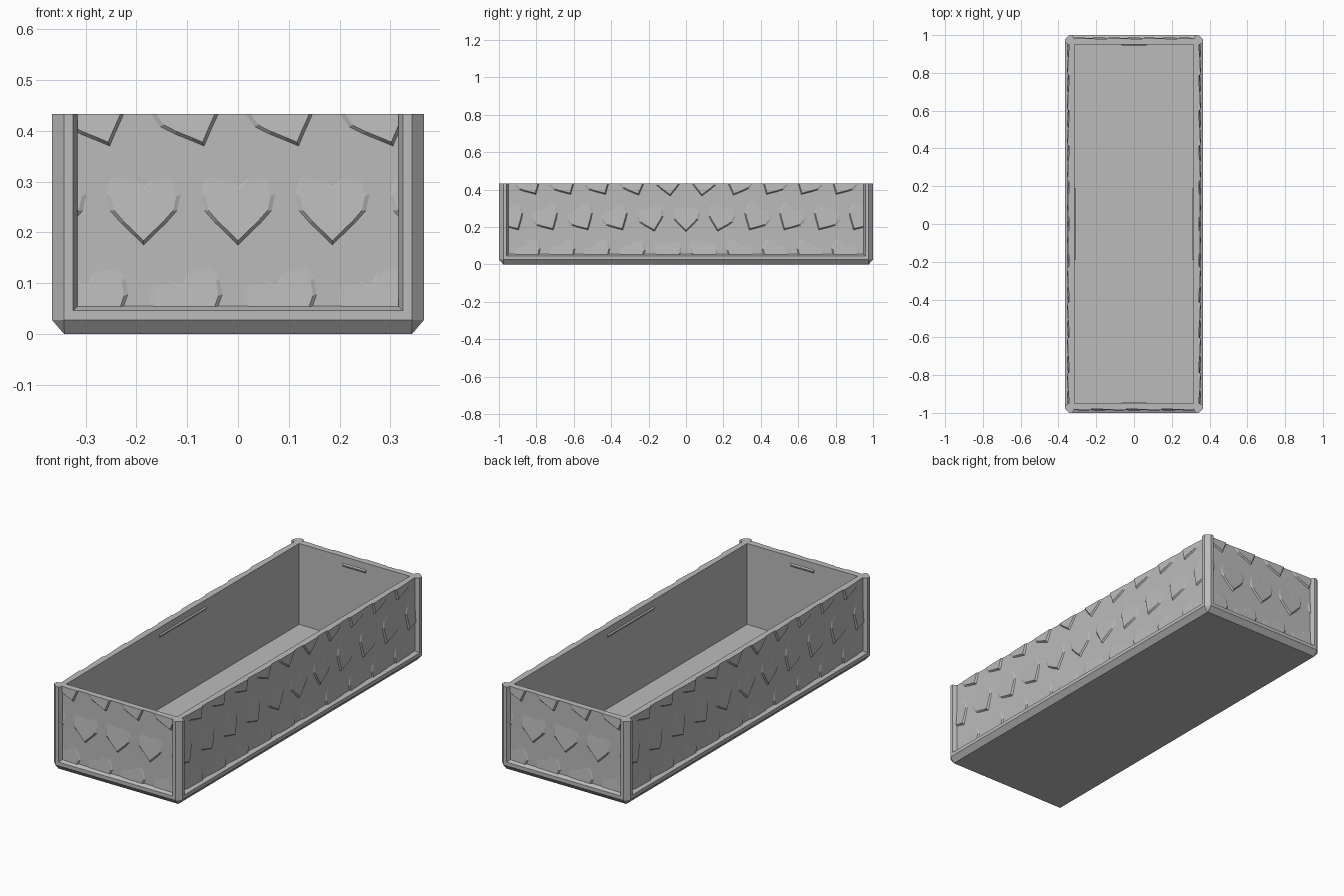
import bpy, bmesh
from math import radians, pi
from mathutils import Matrix, Vector

cube = bpy.data.objects.get("Cube")
if cube:
    bpy.data.objects.remove(cube, do_unlink=True)

HX, HY, TOP = 0.366, 1.0, 0.433     # half width, half length, height
RECESS, WALL = 0.021, 0.05          # panel recess, inner wall inset
PANEL_BOTTOM = 0.055

grey = bpy.data.materials.new("plain grey")
grey.use_nodes = True
grey.diffuse_color = (0.5, 0.5, 0.5, 1)
grey.node_tree.nodes["Principled BSDF"].inputs["Base Color"].default_value = (0.5, 0.5, 0.5, 1)


def finish(name, bm):
    bmesh.ops.recalc_face_normals(bm, faces=bm.faces)
    mesh = bpy.data.meshes.new(name)
    bm.to_mesh(mesh)
    bm.free()
    mesh.materials.append(grey)
    obj = bpy.data.objects.new(name, mesh)
    bpy.context.collection.objects.link(obj)
    return obj


def loft(bm, rings):
    """Skin a list of equal point rings and cap both ends."""
    rows = [[bm.verts.new(p) for p in ring] for ring in rings]
    for a, b in zip(rows, rows[1:]):
        for i in range(len(a)):
            j = (i + 1) % len(a)
            bm.faces.new((a[i], a[j], b[j], b[i]))
    bm.faces.new(rows[0])
    bm.faces.new(rows[-1])


def tray_ring(inset, z, cut):
    """Rectangle with cut corners."""
    x, y = HX - inset, HY - inset
    return [(sx * px, sy * py, z)
            for sx, sy, flip in ((1, 1, 0), (-1, 1, 1), (-1, -1, 0), (1, -1, 1))
            for px, py in [((x, y - cut), (x - cut, y)), ((x - cut, y), (x, y - cut))][flip]]


# Tray: chamfered foot, bottom rail, recessed walls, hollow inside
bm = bmesh.new()
loft(bm, [tray_ring(*r) for r in (
    (0.023, 0, 0.001), (0, 0.027, 0.023), (0, 0.046, 0.023),
    (RECESS, PANEL_BOTTOM, 0.001), (RECESS, TOP, 0.001),
    (WALL, TOP, 0.0005), (WALL, 0.015, 0.0005))])
finish("tray", bm)

# Corner posts with a cut outer corner and bevelled inner sides
half = [(0.023, 0), (0.041, 0), (WALL, RECESS), (WALL, WALL)]
profile = half + [(b, a) for a, b in half[2::-1]]
for sx, sy, name in ((1, -1, "front_left"), (-1, -1, "front_right"),
                     (1, 1, "back_left"), (-1, 1, "back_right")):
    bm = bmesh.new()
    loft(bm, [[(sx * (HX - a), sy * (HY - b), z) for a, b in profile]
              for z in (0.028, TOP)])
    finish(name + "_post", bm)

# Heart relief: stands proud at the tip and sinks into the wall at the top
side = [(0.018, -0.052), (0.045, -0.026), (0.066, -0.002), (0.073, 0.03),
        (0.066, 0.058), (0.045, 0.07), (0.02, 0.062)]
heart = [(0, -0.07)] + side + [(0, 0.045)] + [(-u, v) for u, v in side[::-1]]


def add_heart(bm, u, z, angle, face):
    place = Matrix.Translation((u, -face, z)) @ Matrix.Rotation(-angle, 4, 'Y')
    lift = lambda v: 0.0095 * (0.068 - v) / 0.138
    rings = [[(a, 0.004, b) for a, b in heart],
             [(a, 0, b) for a, b in heart],
             [(a * 0.88, -lift(b), b * 0.88) for a, b in heart]]
    loft(bm, [[place @ Vector(p) for p in ring] for ring in rings])


def trim(bm, point, normal):
    """Cut away everything beyond a plane and close the cut."""
    cut = bmesh.ops.bisect_plane(
        bm, geom=bm.verts[:] + bm.edges[:] + bm.faces[:], dist=1e-5,
        plane_co=point, plane_no=normal, clear_outer=True)
    edges = [e for e in cut["geom_cut"] if isinstance(e, bmesh.types.BMEdge)]
    bmesh.ops.holes_fill(bm, edges=edges)


STEP, ROW = 0.186, 0.19
for name, turn, length, face in (("front", 0, HX, HY), ("left", 1, HY, HX),
                                 ("back", 2, HX, HY), ("right", 3, HY, HX)):
    bm = bmesh.new()
    limit = length - WALL
    for row in (-1, 0, 1):
        for i in range(-6, 7):
            u = (i + 0.5 * abs(row)) * STEP
            if abs(u) > limit + 0.06:
                continue
            if length == HY:    # hearts lean away from the middle of long walls
                angle = -radians(30) * max(-1, min(1, u / 0.38))
            else:
                angle = radians(22) * abs(row)
            add_heart(bm, u, 0.245 + row * ROW, angle, face - RECESS)
    trim(bm, (0, 0, TOP), (0, 0, 1))
    trim(bm, (0, 0, PANEL_BOTTOM - 0.001), (0, 0, -1))
    trim(bm, (limit, 0, 0), (1, 0, 0))
    trim(bm, (-limit, 0, 0), (-1, 0, 0))
    bm.transform(Matrix.Rotation(turn * pi / 2, 4, 'Z'))
    finish(name + "_heart_relief", bm)

    # Slim catch bar near the rim on the inside of each wall
    bm = bmesh.new()
    bar = 0.19 if length == HY else 0.065
    y = -(face - WALL)
    loft(bm, [[(s, y - 0.002, 0.38), (s, y + 0.006, 0.387),
               (s, y + 0.006, 0.393), (s, y - 0.002, 0.4)] for s in (-bar, bar)])
    bm.transform(Matrix.Rotation(turn * pi / 2, 4, 'Z'))
    finish(name + "_catch_bar", bm)
